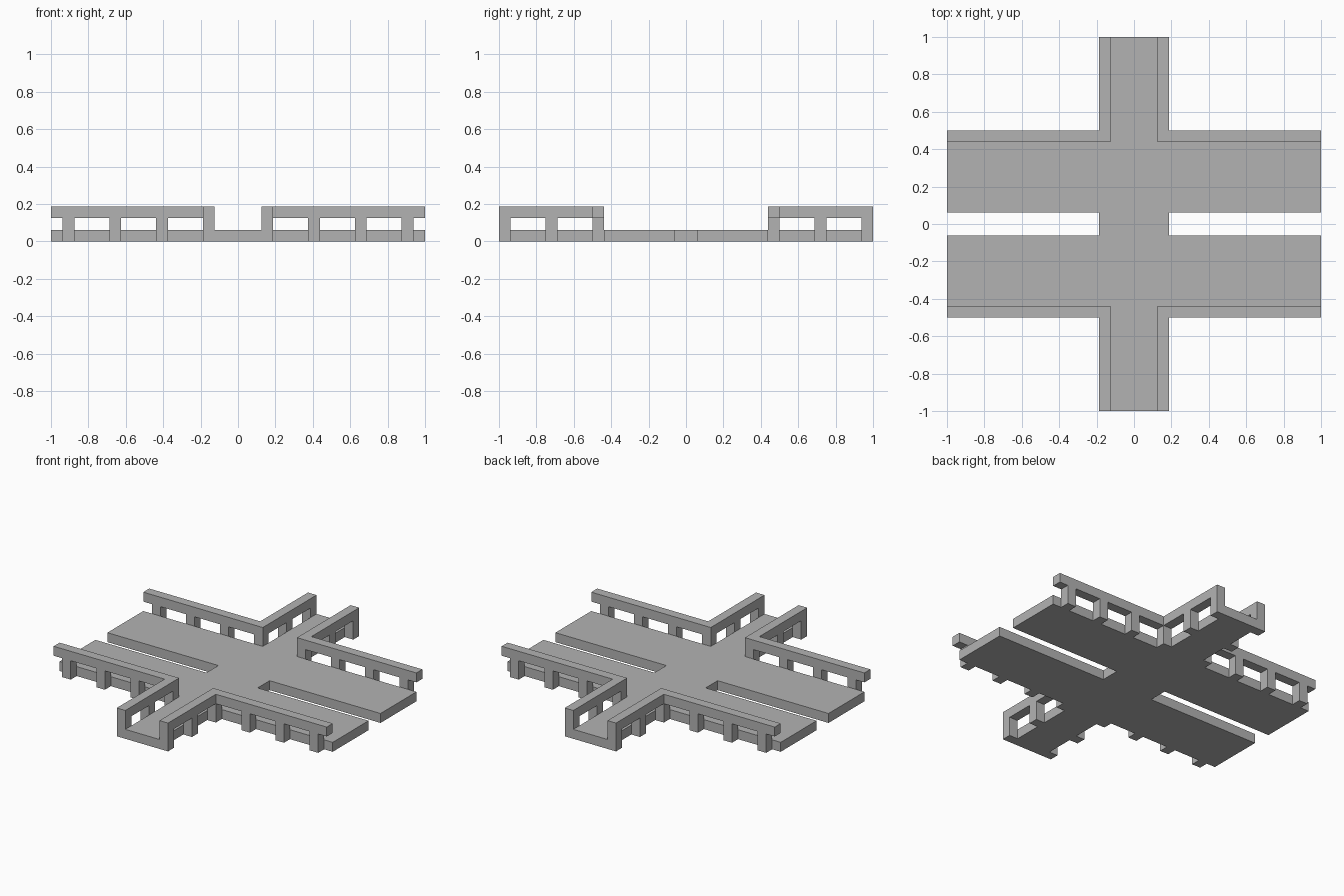
import bpy
import bmesh

if "Cube" in bpy.data.objects:
    bpy.data.objects.remove(bpy.data.objects["Cube"], do_unlink=True)

T = 0.0625                       # thickness of deck, rail and posts
INNER, OUTER = 2 * T, 3 * T      # walkway half width, without and with rail
EDGE, CORNER = 7 * T, 8 * T      # deck edge and outer face of the long rail
END = 1.0

grey = bpy.data.materials.new("plain grey")
grey.use_nodes = True
colour = (0.45, 0.45, 0.45, 1)
grey.diffuse_color = colour
grey.node_tree.nodes["Principled BSDF"].inputs["Base Color"].default_value = colour


def prism(name, outline, bottom, top):
    """Extrude a plan outline upwards into a flat-shaded solid."""
    bm = bmesh.new()
    face = bm.faces.new([bm.verts.new((x, y, bottom)) for x, y in outline])
    moved = bmesh.ops.extrude_face_region(bm, geom=[face])["geom"]
    verts = [v for v in moved if isinstance(v, bmesh.types.BMVert)]
    bmesh.ops.translate(bm, verts=verts, vec=(0, 0, top - bottom))
    bmesh.ops.recalc_face_normals(bm, faces=bm.faces)
    mesh = bpy.data.meshes.new(name)
    bm.to_mesh(mesh)
    bm.free()
    mesh.materials.append(grey)
    obj = bpy.data.objects.new(name, mesh)
    bpy.context.collection.objects.link(obj)
    return obj


def square(x, y):
    return [(x, y), (x + T, y), (x + T, y + T), (x, y + T)]


# Deck: one quarter of the plan, mirrored round into a closed outline
quarter = [(OUTER, T), (END, T), (END, EDGE), (INNER, EDGE), (INNER, END)]
half = quarter + [(-x, y) for x, y in reversed(quarter)]
prism("deck", half + [(x, -y) for x, y in reversed(half)], 0, T)

# Railings: an L-shaped top rail on posts in each of the four corners
rail = [(INNER, EDGE), (END, EDGE), (END, CORNER),
        (OUTER, CORNER), (OUTER, END), (INNER, END)]
posts = [(INNER + i * 4 * T, EDGE) for i in range(4)]
posts += [(INNER, EDGE + i * 4 * T) for i in (1, 2)]

for sx, side in ((1, "left"), (-1, "right")):
    for sy, depth in ((-1, "front"), (1, "back")):
        def place(outline):
            return [(sx * x, sy * y) for x, y in outline]
        prism(f"{depth}_{side}_rail", place(rail), 2 * T, 3 * T)
        for i, (x, y) in enumerate(posts):
            prism(f"{depth}_{side}_post_{i + 1}", place(square(x, y)), 0, 2 * T)
